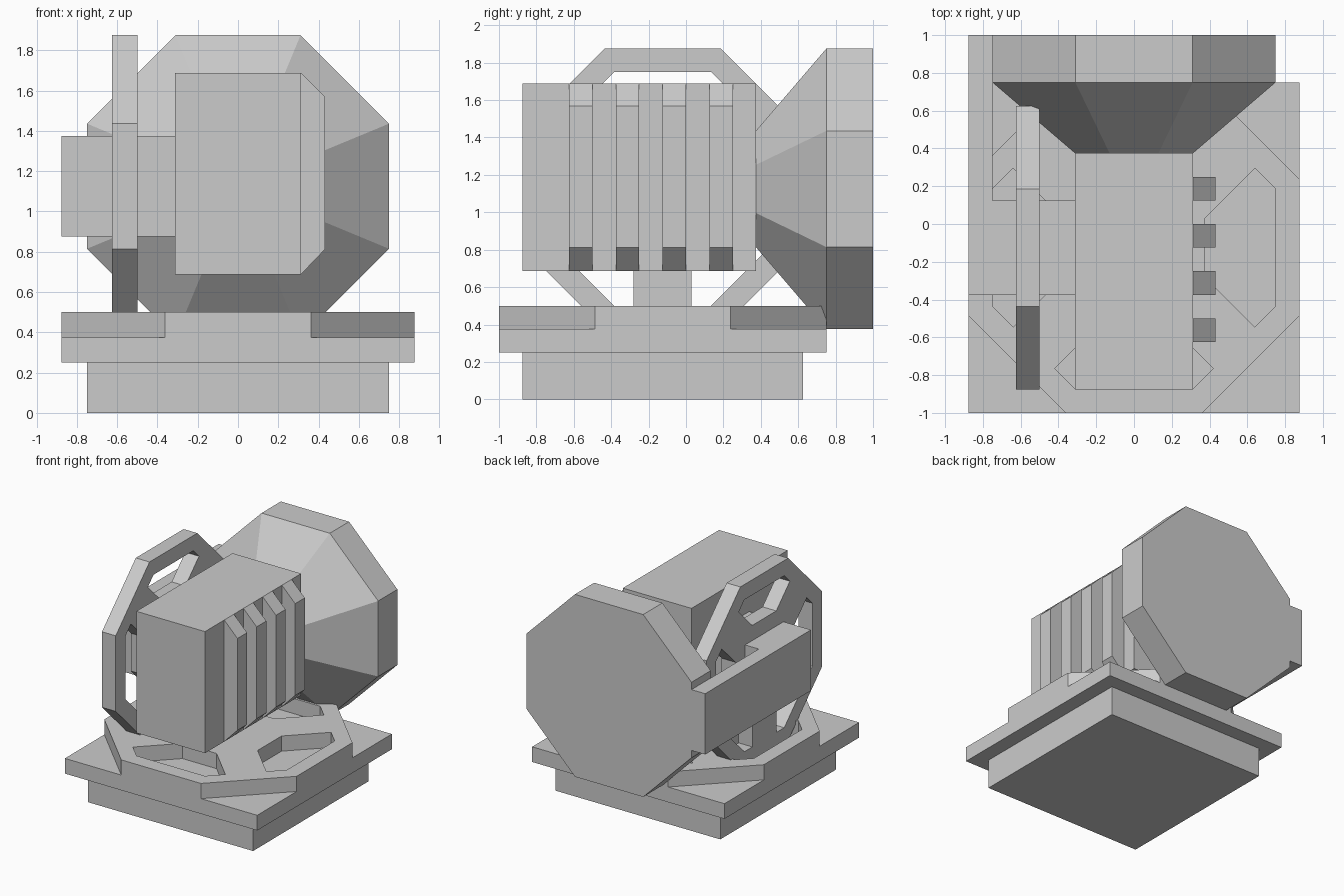
import bpy, bmesh
from math import radians, cos, sin, tan
from mathutils import Matrix, Vector

cube = bpy.data.objects.get("Cube")
if cube:
    bpy.data.objects.remove(cube, do_unlink=True)

grey = bpy.data.materials.new("plain_grey")
grey.use_nodes = True
grey.diffuse_color = (0.6, 0.6, 0.6, 1)
grey.node_tree.nodes["Principled BSDF"].inputs["Base Color"].default_value = (0.6, 0.6, 0.6, 1)

SIDE = radians(45)                 # one side of an octagon
HUB = 0.375                        # hub apothem of both spoked plates
SPOKE = HUB * tan(SIDE / 2)        # half width of a spoke

# Orientations that stand a flat profile up
FLAT = (0, 0, 0)
FACING_X = (radians(90), 0, radians(90))
FACING_Y = (radians(90), 0, 0)


def add_mesh(name, bm):
    mesh = bpy.data.meshes.new(name)
    bm.to_mesh(mesh)
    bm.free()
    mesh.materials.append(grey)
    obj = bpy.data.objects.new(name, mesh)
    bpy.context.collection.objects.link(obj)
    return obj


def box(name, x, y, z):
    """Box from (min, max) ranges."""
    bm = bmesh.new()
    size = [b - a for a, b in (x, y, z)]
    mid = [(a + b) / 2 for a, b in (x, y, z)]
    bmesh.ops.create_cube(bm, size=1, matrix=Matrix.Translation(mid) @ Matrix.Diagonal((*size, 1)))
    return add_mesh(name, bm)


def prism(name, loops, thickness, centre, rotation):
    """Extrude a flat outline; further loops are holes."""
    curve = bpy.data.curves.new(name, "CURVE")
    curve.dimensions = "2D"
    curve.fill_mode = "BOTH"
    curve.extrude = thickness / 2
    for loop in loops:
        spline = curve.splines.new("POLY")
        spline.points.add(len(loop) - 1)
        for point, (u, v) in zip(spline.points, loop):
            point.co = (u, v, 0, 1)
        spline.use_cyclic_u = True
        spline.use_smooth = False
    curve.materials.append(grey)
    obj = bpy.data.objects.new(name, curve)
    bpy.context.collection.objects.link(obj)
    obj.location = centre
    obj.rotation_euler = rotation
    bpy.ops.object.select_all(action="DESELECT")
    obj.select_set(True)
    bpy.context.view_layer.objects.active = obj
    bpy.ops.object.convert(target="MESH")
    return bpy.context.object


def corner(apothem, angle):
    r = apothem / cos(SIDE / 2)
    return Vector((r * cos(angle), r * sin(angle)))


def octagon(apothem):
    return [corner(apothem, SIDE * (i + 0.5)) for i in range(8)]


def gap(rim, first, last):
    """Hole between the spokes on octagon sides first and last."""
    def spoke_end(side, sign):
        a = side * SIDE
        return Vector((cos(a), sin(a))) * rim + Vector((-sin(a), cos(a))) * SPOKE * sign
    angles = [SIDE * (i + 0.5) for i in range(first, last)]
    outer = [corner(rim, a) for a in angles]
    inner = [corner(HUB, a) for a in reversed(angles)]
    return [spoke_end(first, 1), *outer, spoke_end(last, -1), *inner]


def frustum(name, front, back, y):
    """Octagonal drum along y, given its apothems."""
    bm = bmesh.new()
    k = 1 / cos(SIDE / 2)
    place = (Matrix.Translation((0, sum(y) / 2, 1.125)) @ Matrix.Rotation(radians(-90), 4, "X")
             @ Matrix.Rotation(SIDE / 2, 4, "Z"))
    bmesh.ops.create_cone(bm, cap_ends=True, segments=8, radius1=front * k, radius2=back * k,
                          depth=y[1] - y[0], matrix=place)
    return add_mesh(name, bm)


# Stepped base
box("base_block", (-0.75, 0.75), (-0.875, 0.625), (0, 0.25))
box("base_plate", (-0.875, 0.875), (-1, 0.75), (0.25, 0.375))

# Turntable with four diagonal spokes
turn_gaps = [gap(0.75, s, s + 2) for s in (1, 3, 5, 7)]
prism("turntable", [octagon(0.875)] + turn_gaps, 0.125, (0, -0.125, 0.4375), FLAT)

# Upright side wheel with two upper spokes and one lower spoke
wheel_gaps = [gap(0.625, a, b) for a, b in ((1, 3), (3, 6), (6, 9))]
prism("side_wheel", [octagon(0.75)] + wheel_gaps, 0.125, (-0.5625, -0.125, 1.125), FACING_X)

# Axle and the arm running back to the dish
box("axle", (-0.875, -0.3125), (-0.375, 0.125), (0.875, 1.375))
box("arm", (-0.875, -0.75), (0.125, 1), (0.875, 1.375))

# Main body with four bevelled cooling fins
box("body", (-0.3125, 0.3125), (-0.875, 0.375), (0.6875, 1.6875))
fin = [(0.3125, 0.6875), (0.4325, 0.8125), (0.4325, 1.5675), (0.3125, 1.6875)]
for i in range(4):
    prism(f"fin_{i + 1}", [fin], 0.125, (0, -0.5625 + 0.25 * i, 0), FACING_Y)

# Flared dish at the back
frustum("dish_cone", 0.3125, 0.75, (0.375, 0.75))
frustum("dish_rim", 0.75, 0.75, (0.75, 1))
